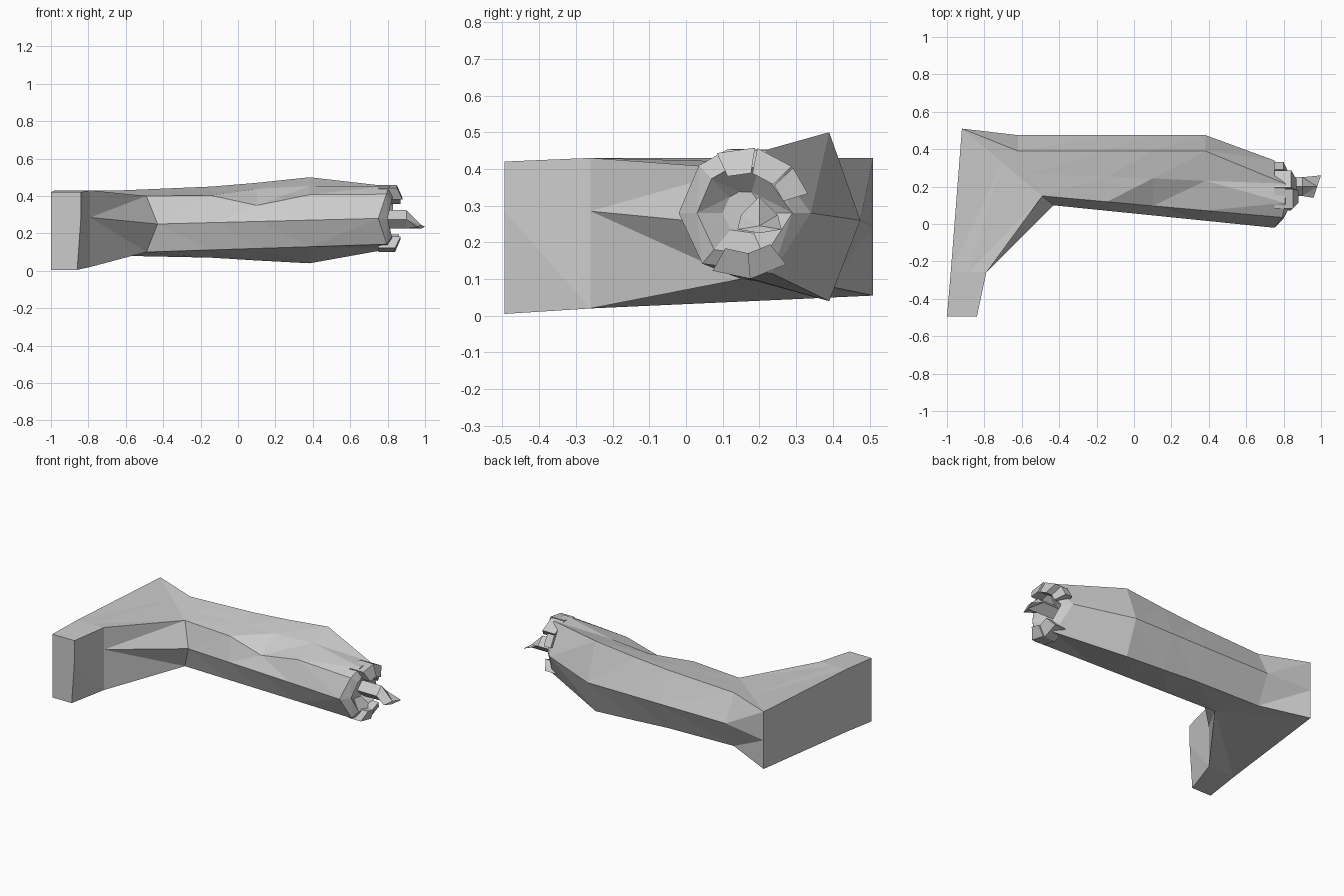
import bpy
import bmesh
from math import cos, sin, radians
from mathutils import Vector

cube = bpy.data.objects.get("Cube")
if cube:
    bpy.data.objects.remove(cube, do_unlink=True)

shade = 0.6
grey = bpy.data.materials.new("plain_grey")
grey.use_nodes = True
grey.diffuse_color = (shade, shade, shade, 1)
grey.node_tree.nodes["Principled BSDF"].inputs["Base Color"].default_value = grey.diffuse_color


def finish(name, bm):
    """Turn a bmesh into a flat-shaded object."""
    bmesh.ops.recalc_face_normals(bm, faces=bm.faces)
    mesh = bpy.data.meshes.new(name)
    bm.to_mesh(mesh)
    bm.free()
    mesh.materials.append(grey)
    obj = bpy.data.objects.new(name, mesh)
    bpy.context.collection.objects.link(obj)


def loft(name, rings):
    """Skin a row of equal rings, close both ends and merge shared points."""
    bm = bmesh.new()
    rows = [[bm.verts.new(point) for point in ring] for ring in rings]
    count = len(rows[0])
    for row, following in zip(rows, rows[1:]):
        for i in range(count):
            j = (i + 1) % count
            bm.faces.new((row[i], row[j], following[j], following[i]))
    bm.faces.new(rows[0])
    bm.faces.new(rows[-1])
    bmesh.ops.remove_doubles(bm, verts=bm.verts, dist=0.001)
    bmesh.ops.triangulate(bm, faces=bm.faces, quad_method='SHORT_EDGE')
    finish(name, bm)


# Ring order: front middle, front top, crown, ridge, back, keel, front bottom
def close_ring(front, shoulder, ridge, back, keel, chine):
    crown = shoulder.lerp(ridge, 0.5)
    return [front, shoulder, crown, ridge, back, keel, chine]


def upright(x, y, low, high):
    """Top, middle and bottom points of a vertical edge."""
    return [Vector((x, y, z)) for z in (high, (low + high) * 0.5, low)]


def around(x, radius, degrees, bulge=0.0):
    """Point on a circle about the centre of the open end."""
    side, rise = cos(radians(degrees)), sin(radians(degrees))
    return Vector((x + bulge * abs(rise), opening_y + radius * side, opening_z + radius * rise))


def mouth_ring(x, radius, bulge):
    angles = (180, 134, 105, 72, 0, 294, 230)
    return [around(x, radius, angle, bulge) for angle in angles]


opening_y, opening_z = 0.16, 0.28
ridge_y, back_y, back_z = 0.39, 0.475, 0.26
rim = mouth_ring(0.75, 0.18, 0.06)
lip = mouth_ring(0.8, 0.13, 0.03)
hollow = mouth_ring(0.76, 0.06, 0)

# Hinge section where the arm meets the body
shoulder, _, chine = upright(-0.49, 0.15, 0.1, 0.4)
ridge, _, keel = upright(-0.62, ridge_y, 0.08, 0.43)
front = Vector((-0.43, 0.1, 0.25))
back = Vector((-0.62, back_y, back_z))
hinge = close_ring(front, shoulder, ridge, back, keel, chine)


# Flat side arm, then its squared outer corner
def arm_ring(front_x, back_x, y, low, high):
    top, middle, bottom = upright(front_x, y, low, high)
    middle.z = 0.285
    return close_ring(middle, top, *upright(back_x, y, low, high), bottom)


arm_tip = arm_ring(-0.84, -1, -0.495, 0.005, 0.42)
arm_tip[-1].x -= 0.02
arm_bend = arm_ring(-0.79, -0.98, -0.26, 0.02, 0.43)
corner = close_ring(front, shoulder, *upright(-0.92, 0.51, 0.055, 0.43), chine)


# Long body: straight front creases, a ridge that swells and a shallow dent
def body_ring(along, low, high, dent=0.0):
    middle, top, bottom = (hinge[i].lerp(rim[i], along) for i in (0, 1, 6))
    ridge, _, keel = upright(top.x, ridge_y, low, high)
    ring = close_ring(middle, top, ridge, Vector((top.x, back_y, back_z)), keel, bottom)
    top.z -= dent
    return ring


body = [body_ring(0.27, 0.07, 0.45),
        body_ring(0.46, 0.055, 0.47, dent=0.055),
        body_ring(0.68, 0.04, 0.5)]

loft("bent_body", [arm_tip, arm_bend, corner, hinge, *body, rim, lip, hollow])


# Small lumps set around the opening
def lobe(name, angle, reach, half_angle=17):
    bm = bmesh.new()
    for turn in (angle - half_angle, angle + half_angle):
        for radius, setback in ((0.11, 0), (0.18, 0.03)):
            bm.verts.new(around(reach - setback, radius, turn))
            bm.verts.new(around(0.75, radius, turn))
    bmesh.ops.convex_hull(bm, input=bm.verts)
    finish(name, bm)


lobe("upper_lobe", 98, 0.88)
lobe("upper_back_lobe", 62, 0.87)
lobe("back_lobe", 30, 0.83, half_angle=13)
lobe("lower_lobe", 258, 0.87)
lobe("lower_back_lobe", 292, 0.86)


# Spike with a level underside, tapering to a broad flat tip
def spike_ring(x, half_width, half_height, skew):
    centre = Vector((x, 0.2, 0.225 + half_height))
    across = Vector((skew, half_width, 0))
    rise = Vector((0, 0, half_height))
    return [centre - across, centre + rise, centre + across, centre - rise]


loft("spike", [spike_ring(0.76, 0.05, 0.05, 0),
               spike_ring(0.9, 0.05, 0.05, 0),
               spike_ring(0.98, 0.06, 0.01, 0.02)])
